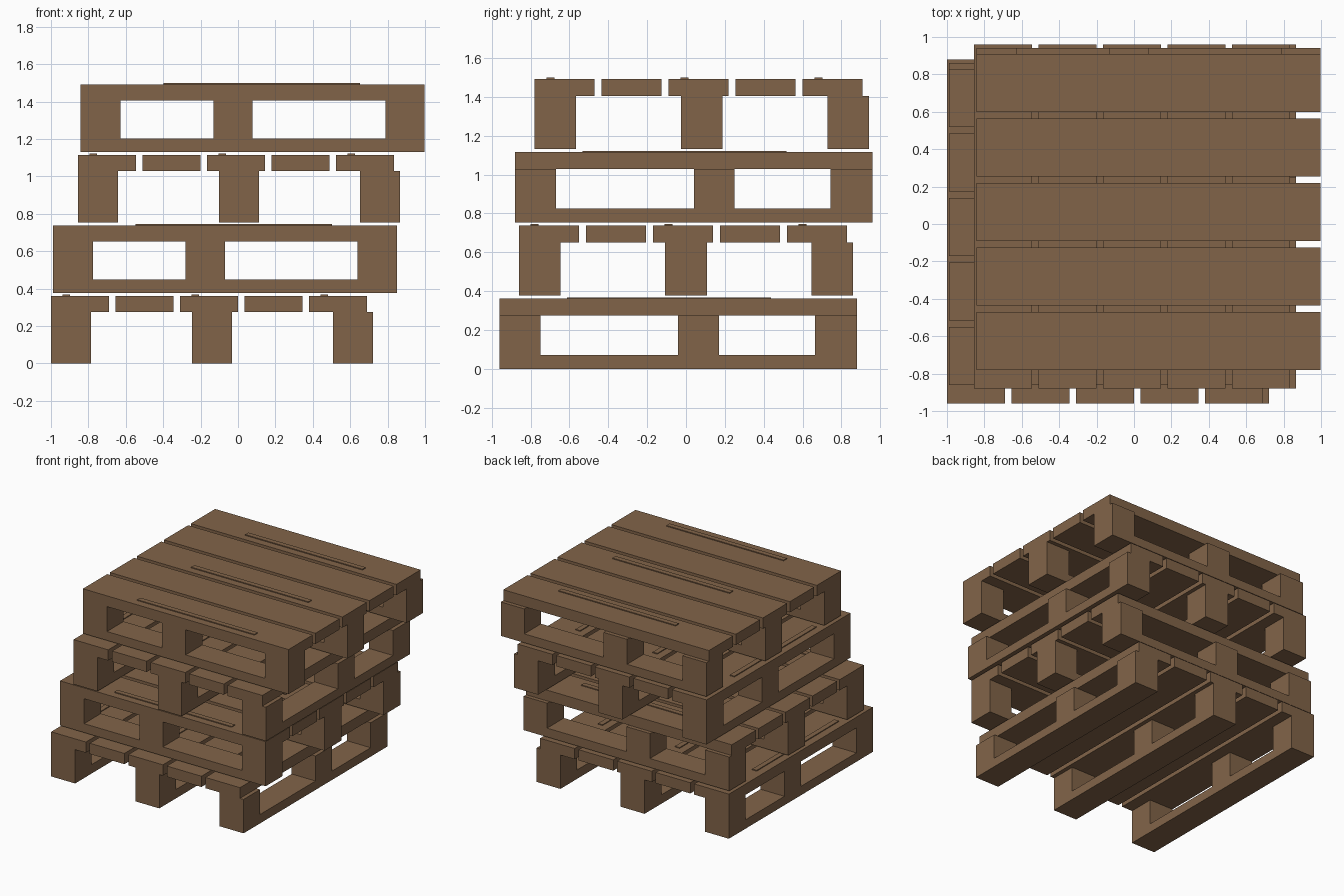
import bpy
import bmesh
from math import pi
from mathutils import Matrix, Vector

if "Cube" in bpy.data.objects:
    bpy.data.objects.remove(bpy.data.objects["Cube"])

wood = bpy.data.materials.new("brown_wood")
wood.use_nodes = True
colour = (0.222, 0.127, 0.066, 1)
wood.diffuse_color = colour
wood.node_tree.nodes["Principled BSDF"].inputs["Base Color"].default_value = colour

LENGTH, WIDTH = 1.84, 1.722
RAIL_W, RAIL_H = 0.214, 0.072
BLOCK_TOP, DECK_TOP, STRIP_TOP = 0.274, 0.361, 0.368
BOARD_W, BOARD_STEP = 0.31, 0.345
PALLET_STEP = 0.377


def add_box(bm, x, y, z):
    """Box spanning the given (low, high) ranges."""
    size = Vector((x[1] - x[0], y[1] - y[0], z[1] - z[0]))
    centre = Vector((sum(x), sum(y), sum(z))) / 2
    matrix = Matrix.Translation(centre) @ Matrix.Diagonal(size).to_4x4()
    bmesh.ops.create_cube(bm, size=1, matrix=matrix)


def finish(bm, name, placement):
    mesh = bpy.data.meshes.new(name)
    bm.to_mesh(mesh)
    bm.free()
    mesh.materials.append(wood)
    obj = bpy.data.objects.new(name, mesh)
    obj.matrix_world = placement
    bpy.context.collection.objects.link(obj)


def add_runner(bm, x):
    """Notched runner: one side profile pushed across its width."""
    end = LENGTH / 2
    profile = [(-end, 0), (end, 0), (end, BLOCK_TOP), (0.705, BLOCK_TOP),
               (0.705, RAIL_H), (0.21, RAIL_H), (0.21, BLOCK_TOP),
               (0, BLOCK_TOP), (0, RAIL_H), (-0.71, RAIL_H),
               (-0.71, BLOCK_TOP), (-end, BLOCK_TOP)]
    face = bm.faces.new([bm.verts.new((x, y, z)) for y, z in profile])
    pushed = bmesh.ops.extrude_face_region(bm, geom=[face])["geom"]
    verts = [v for v in pushed if isinstance(v, bmesh.types.BMVert)]
    bmesh.ops.translate(bm, verts=verts, vec=(RAIL_W, 0, 0))
    bmesh.ops.recalc_face_normals(bm, faces=bm.faces)


def build_pallet(label, x, y, z, turn):
    placement = Matrix.Translation((x, y, z)) @ Matrix.Rotation(turn, 4, "Z")
    left = -WIDTH / 2

    # Three notched runners
    bm = bmesh.new()
    for i in range(3):
        add_runner(bm, left + i * (WIDTH - RAIL_W) / 2)
    finish(bm, label + "_runners", placement)

    # Five deck boards
    bm = bmesh.new()
    for i in range(5):
        start = left + i * BOARD_STEP
        add_box(bm, (start, start + BOARD_W),
                (-LENGTH / 2, LENGTH / 2), (BLOCK_TOP, DECK_TOP))
    finish(bm, label + "_deck_boards", placement)

    # Thin raised strips on every second board
    bm = bmesh.new()
    for i in range(3):
        start = left + 0.061 + i * 2 * BOARD_STEP
        add_box(bm, (start, start + 0.041), (-0.573, 0.477), (DECK_TOP, STRIP_TOP))
    finish(bm, label + "_deck_strips", placement)


# Stack of four, alternate pallets turned a quarter
offsets = [(-0.139, -0.04), (-0.07, 0), (0.005, 0.04), (0.078, 0.081)]
names = ["bottom_pallet", "second_pallet", "third_pallet", "top_pallet"]
for level, (name, (px, py)) in enumerate(zip(names, offsets)):
    build_pallet(name, px, py, level * PALLET_STEP, (level % 2) * pi / 2)
